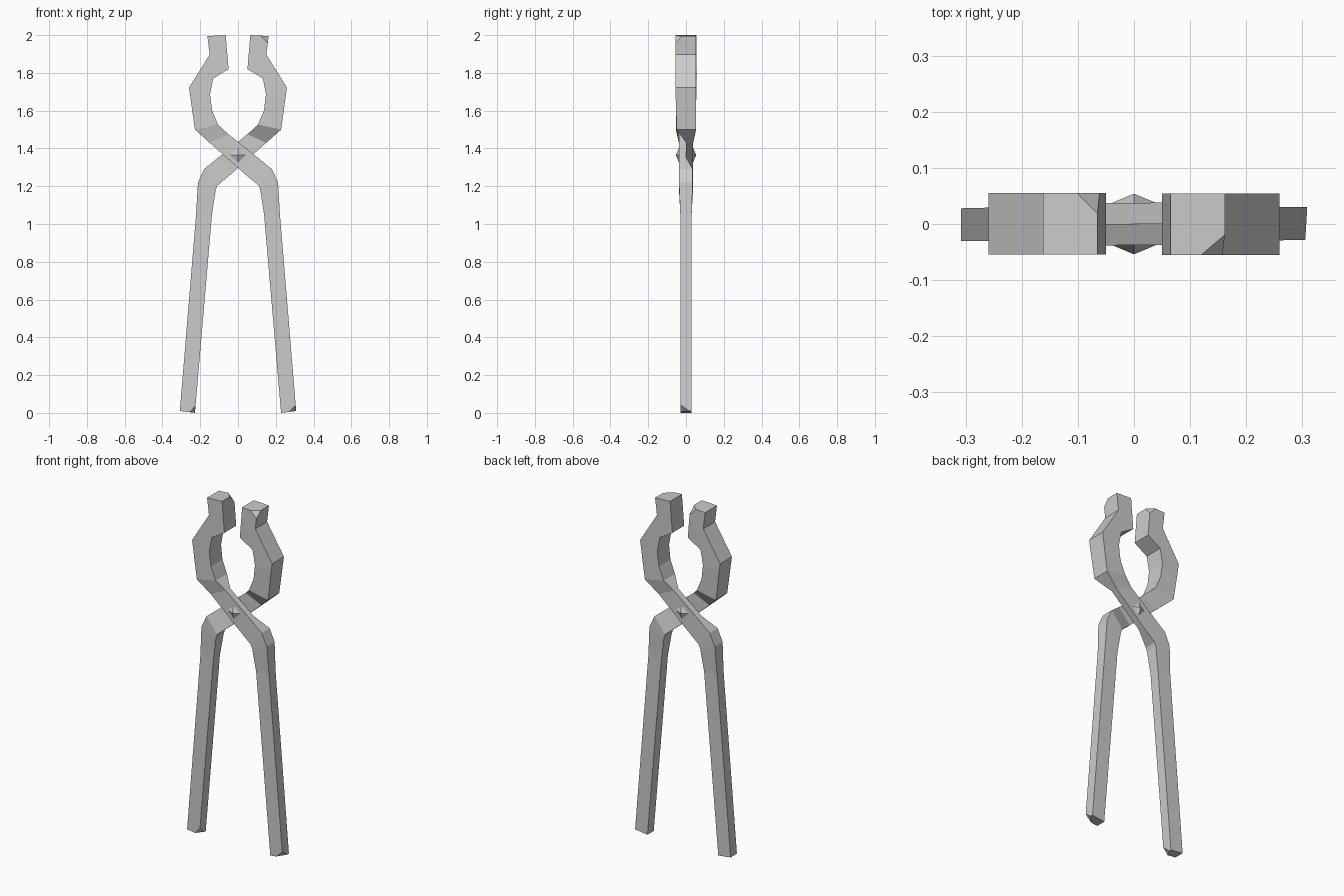
import bpy, bmesh, math
from mathutils import Vector, Matrix

if "Cube" in bpy.data.objects:
    bpy.data.objects.remove(bpy.data.objects["Cube"])

# Arm cross-sections, jaw tip to handle end: inner x,z, outer x,z, front y, back y
SECTIONS = [
    (-.065, 2.00, -.162, 1.995, -.054, .055),
    (-.050, 1.82, -.150, 1.897, -.054, .055),
    (-.132, 1.77, -.259, 1.722, -.054, .055),
    (-.148, 1.685, -.253, 1.68, -.054, .055),
    (-.137, 1.60, -.241, 1.59, -.054, .052),
    (-.106, 1.526, -.228, 1.50, -.054, .050),
    (-.050, 1.475, -.150, 1.43, -.038, .000),
    (.100, 1.355, .030, 1.27, -.037, .000),
    (.180, 1.29, .110, 1.203, -.038, .035),
    (.212, 1.22, .118, 1.18, -.037, .035),
    (.222, 1.05, .138, 1.05, -.030, .030),
    (.308, .01, .228, .00, -.028, .030),
]


def chip(bm, corner, cut):
    """Slice one corner off; cut holds signed distances into the part."""
    c = Vector(corner)
    normal = Vector([-1 / d for d in cut])
    bmesh.ops.bisect_plane(bm, geom=bm.verts[:] + bm.edges[:] + bm.faces[:],
                           plane_co=c + Vector((cut[0], 0, 0)),
                           plane_no=normal, clear_outer=True)
    bmesh.ops.holes_fill(bm, edges=[e for e in bm.edges if e.is_boundary])


def finish(bm, name):
    bmesh.ops.recalc_face_normals(bm, faces=bm.faces[:])
    mesh = bpy.data.meshes.new(name)
    bm.to_mesh(mesh)
    bm.free()
    bpy.context.collection.objects.link(bpy.data.objects.new(name, mesh))


def arm(name, turn, chips):
    bm = bmesh.new()
    rings = []
    for ix, iz, ox, oz, f, b in SECTIONS:
        pts = ((ix, f, iz), (ox, f, oz), (ox, b, oz), (ix, b, iz))
        rings.append([bm.verts.new(p) for p in pts])
    for a, b in zip(rings, rings[1:]):
        for i in range(4):
            j = (i + 1) % 4
            bm.faces.new((a[i], a[j], b[j], b[i]))
    bm.faces.new(rings[0])
    bm.faces.new(rings[-1])
    for corner, cut in chips:
        chip(bm, corner, cut)
    bmesh.ops.transform(bm, matrix=Matrix.Rotation(turn, 4, 'Z'), verts=bm.verts[:])
    finish(bm, name)


# Two identical arms half a turn apart, each with its own worn corners
arm("front_arm", 0, [((-.065, .055, 2.0), (-.038, -.037, -.04)),
                     ((.308, -.028, .01), (-.035, .045, .035))])
arm("back_arm", math.pi, [((-.162, .055, 1.995), (.04, -.036, -.04)),
                          ((.228, .030, 0), (.03, -.045, .035))])

# Four-sided rivet points on both faces of the crossing
bm = bmesh.new()
for side in (1, -1):
    m = (Matrix.Translation((0, -.0425 * side, 1.365))
         @ Matrix.Rotation(side * math.pi / 2, 4, 'X'))
    bmesh.ops.create_cone(bm, cap_ends=True, segments=4, radius1=.055,
                          radius2=0, depth=.023, matrix=m)
finish(bm, "pivot_rivet")
